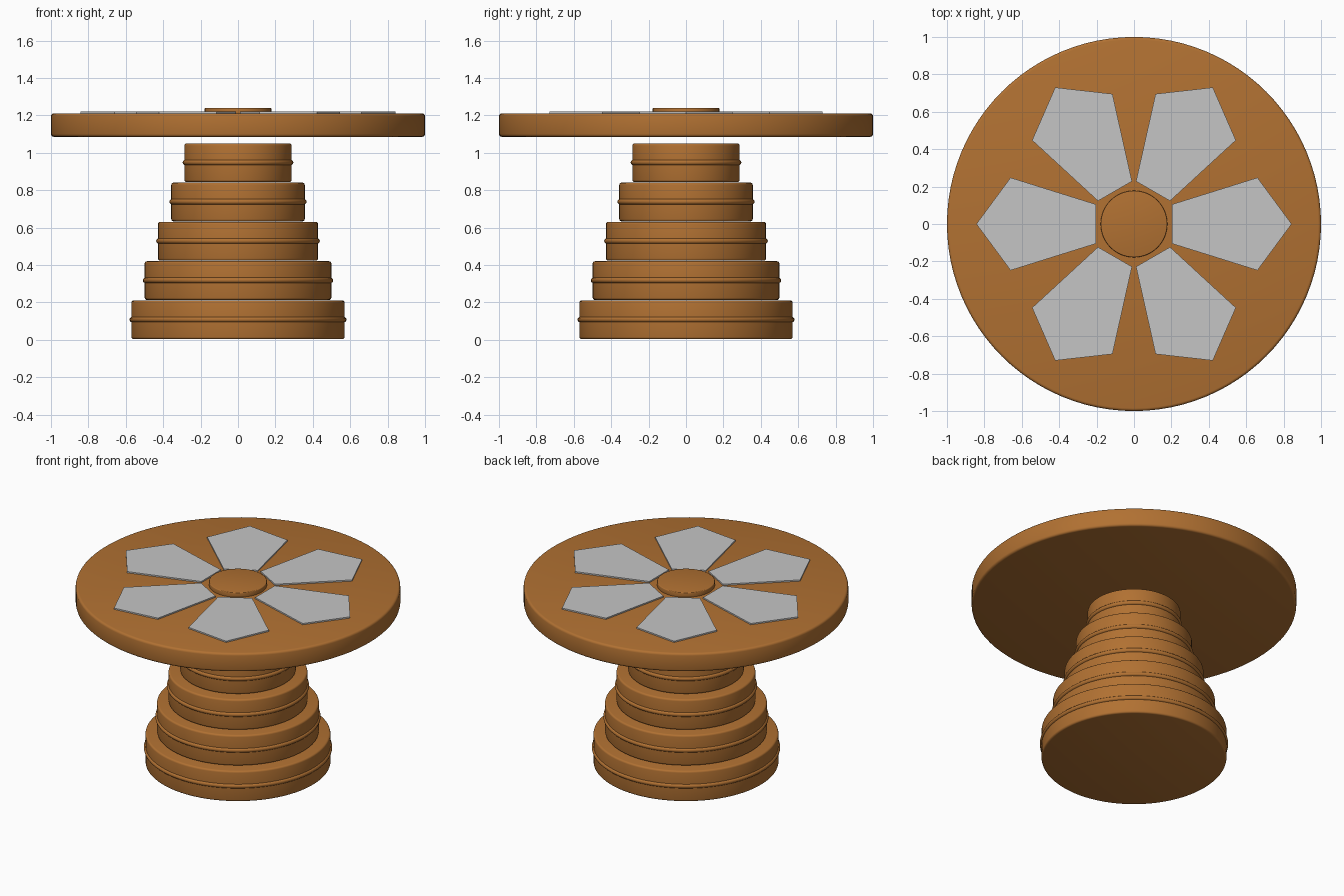
import bpy
import bmesh
from math import radians
from mathutils import Matrix, Vector

if "Cube" in bpy.data.objects:
    bpy.data.objects.remove(bpy.data.objects["Cube"], do_unlink=True)


def make_material(name, colour):
    mat = bpy.data.materials.new(name)
    mat.use_nodes = True
    mat.diffuse_color = (*colour, 1)
    mat.node_tree.nodes["Principled BSDF"].inputs["Base Color"].default_value = (*colour, 1)
    return mat


wood = make_material("warm brown wood", (0.44, 0.165, 0.032))
silver = make_material("pale grey inlay", (0.56, 0.56, 0.56))


def finish(obj, name, mat):
    obj.name = name
    obj.data.materials.append(mat)
    bpy.ops.object.shade_smooth_by_angle(angle=radians(40))
    return obj


def disc(name, radius, bottom, top, bevel):
    """Upright cylinder with rounded rims."""
    bpy.ops.mesh.primitive_cylinder_add(vertices=96, radius=radius, depth=top - bottom,
                                        location=(0, 0, (bottom + top) / 2))
    obj = bpy.context.object
    bm = bmesh.new()
    bm.from_mesh(obj.data)
    rims = [e for e in bm.edges if abs(e.verts[0].co.z - e.verts[1].co.z) < 1e-5]
    bmesh.ops.bevel(bm, geom=rims, offset=bevel, segments=3, profile=0.5, affect='EDGES')
    bm.to_mesh(obj.data)
    bm.free()
    return finish(obj, name, wood)


# Stepped pedestal, each tier with a thin raised band
TIERS = 5
STEP = 0.21
for i in range(TIERS):
    radius = 0.57 - 0.071 * i
    base = STEP * i
    disc(f"pedestal_tier_{i + 1}", radius, base + 0.003, base + STEP, 0.012)
    bpy.ops.mesh.primitive_torus_add(major_segments=96, minor_segments=12,
                                     major_radius=radius - 0.005, minor_radius=0.015,
                                     location=(0, 0, base + STEP / 2 + 0.003))
    finish(bpy.context.object, f"pedestal_band_{i + 1}", wood)

# Table top and raised centre
TOP = 1.21
disc("table_top", 1.0, 1.085, TOP, 0.015)
disc("centre_button", 0.178, TOP - 0.01, 1.24, 0.005)

# Six thin petal inlays around the centre
outline = [(0.203, -0.105), (0.66, -0.248), (0.843, 0), (0.66, 0.248), (0.203, 0.105)]
bm = bmesh.new()
for k in range(6):
    turn = Matrix.Rotation(radians(60 * k), 4, 'Z')
    face = bm.faces.new([bm.verts.new(turn @ Vector((x, y, TOP + 0.001))) for x, y in outline])
    raised = bmesh.ops.extrude_face_region(bm, geom=[face], use_keep_orig=True)["geom"]
    bmesh.ops.translate(bm, vec=(0, 0, 0.009),
                        verts=[v for v in raised if isinstance(v, bmesh.types.BMVert)])
bmesh.ops.recalc_face_normals(bm, faces=bm.faces)
mesh = bpy.data.meshes.new("petal_inlays")
bm.to_mesh(mesh)
bm.free()
petals = bpy.data.objects.new("petal_inlays", mesh)
bpy.context.collection.objects.link(petals)
mesh.materials.append(silver)
